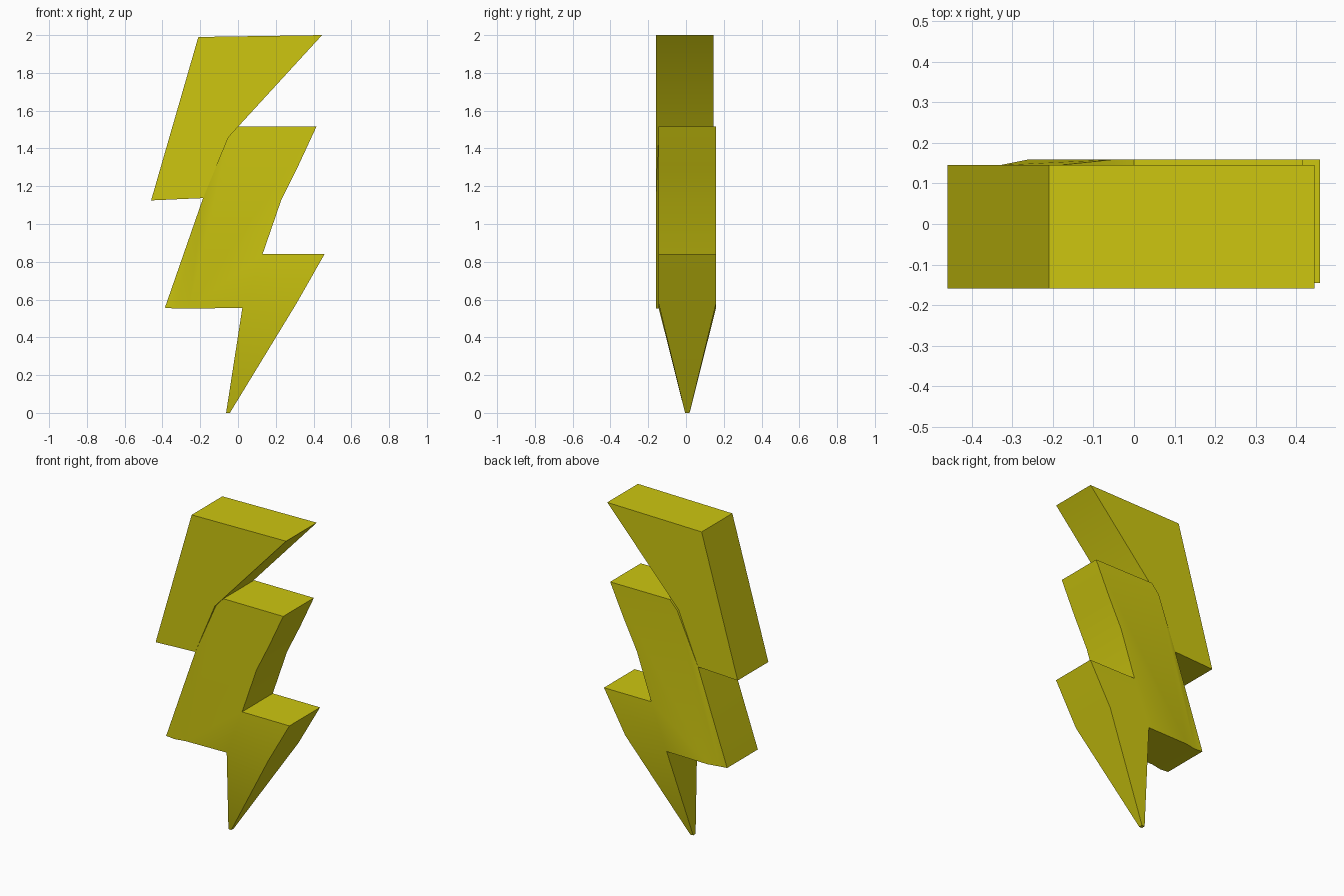
import bpy, bmesh, math

if "Cube" in bpy.data.objects:
    bpy.data.objects.remove(bpy.data.objects["Cube"], do_unlink=True)

# Single flat colour
yellow = bpy.data.materials.new("bolt_yellow")
yellow.use_nodes = True
colour = (0.61, 0.565, 0.005, 1)
yellow.diffuse_color = colour
bsdf = next(n for n in yellow.node_tree.nodes if n.type == "BSDF_PRINCIPLED")
bsdf.inputs["Base Color"].default_value = colour
bsdf.inputs["Roughness"].default_value = 0.8

HALF = 0.152     # half the slab thickness
SHIFT = 0.007    # the upper piece sits slightly forward, the lower slightly back
TIP = 0.012      # half thickness at the point


def build_slab(name, points, regions):
    """Extrude outline regions (counter-clockwise from the front) into one slab.
    Each point is x, z, y offset and half thickness."""
    bm = bmesh.new()
    front, back = {}, {}
    for key, (x, z, offset, half) in points.items():
        front[key] = bm.verts.new((x, offset - half, z))
        back[key] = bm.verts.new((x, offset + half, z))
    edges = set()
    for region in regions:
        bm.faces.new([front[k] for k in region])
        bm.faces.new([back[k] for k in reversed(region)])
        edges.update(zip(region, region[1:] + region[:1]))
    # Walls only along the outer boundary
    for a, b in sorted(edges):
        if (b, a) not in edges:
            bm.faces.new((front[b], front[a], back[a], back[b]))
    mesh = bpy.data.meshes.new(name)
    bm.to_mesh(mesh)
    bm.free()
    mesh.materials.append(yellow)
    obj = bpy.data.objects.new(name, mesh)
    bpy.context.collection.objects.link(obj)
    bpy.ops.object.select_all(action="DESELECT")
    obj.select_set(True)
    bpy.context.view_layer.objects.active = obj
    bpy.ops.object.shade_smooth_by_angle(angle=math.radians(30))
    return obj


def fore(x, z):
    return (x, z, -SHIFT, HALF)


def aft(x, z, half=HALF):
    return (x, z, SHIFT, half)


# Upper blade of the bolt
build_slab("upper_bolt", {
    "top_left": fore(-0.21, 1.99), "top_right": fore(0.445, 2.0),
    "notch": fore(-0.05, 1.46), "inner": fore(-0.185, 1.137),
    "corner": fore(-0.46, 1.125),
}, [["top_left", "corner", "inner", "notch", "top_right"]])

# Middle blade and tapering point, with the left edge bending forward
build_slab("lower_bolt", {
    "inner": fore(-0.185, 1.137), "corner": fore(-0.387, 0.557),
    "under_left": fore(-0.33, 0.552), "under": aft(-0.26, 0.552),
    "notch": aft(-0.05, 1.46), "shelf": aft(0.0, 1.515),
    "shoulder": aft(0.415, 1.515), "side_high": aft(0.32, 1.31),
    "side_low": aft(0.23, 1.13), "step": aft(0.13, 0.84),
    "hip": aft(0.458, 0.84), "taper_right": aft(0.31, 0.58),
    "taper_left": aft(0.023, 0.556),
    "tip_right": aft(-0.043, 0, TIP), "tip_left": aft(-0.063, 0, TIP),
}, [
    ["inner", "corner", "under_left"],
    ["inner", "under_left", "under", "notch"],
    ["notch", "under", "step", "side_low", "side_high", "shoulder", "shelf"],
    ["under", "taper_left", "step"],
    ["step", "taper_left", "taper_right", "hip"],
    ["taper_left", "tip_left", "tip_right", "taper_right"],
])
